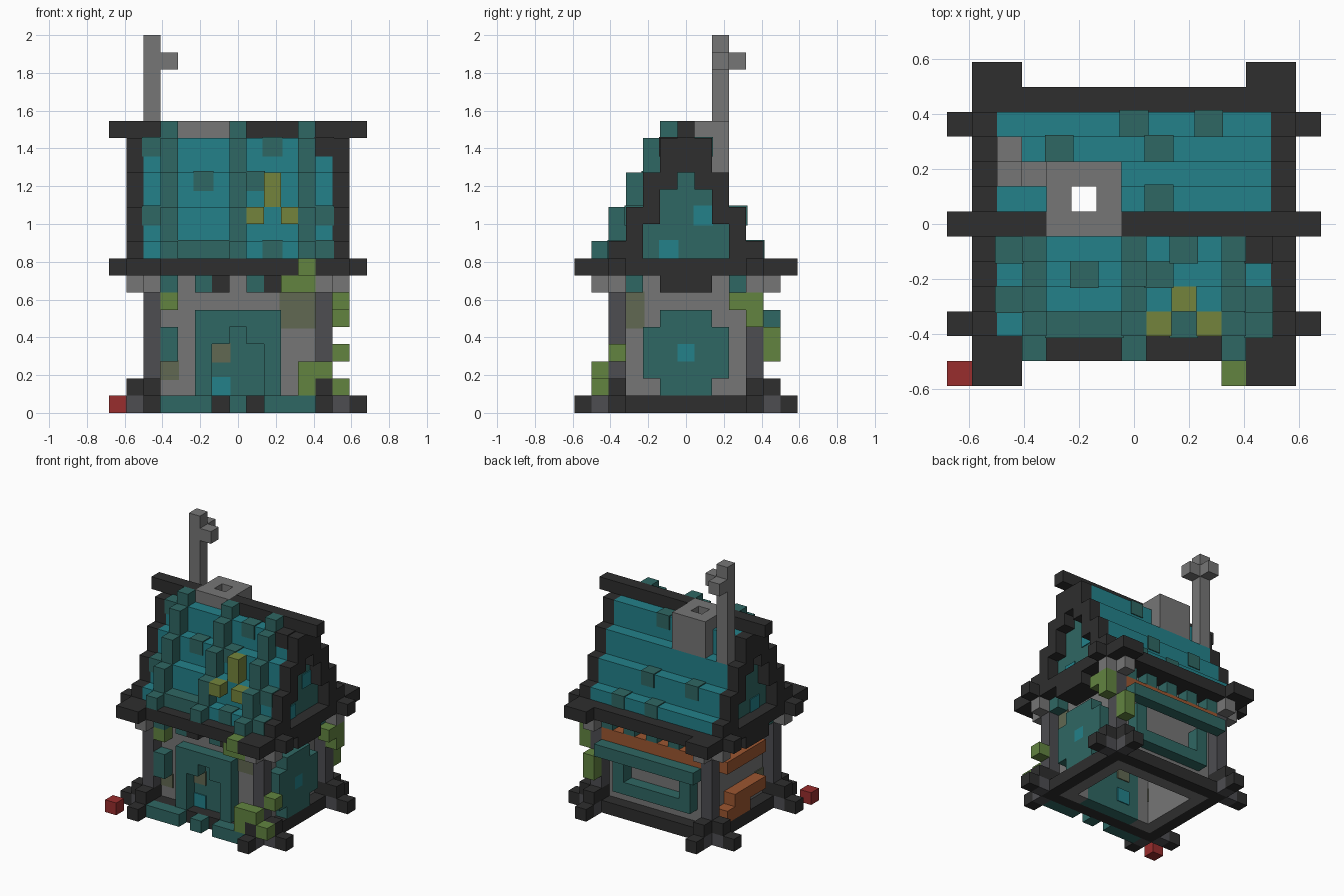
import bpy, bmesh
from mathutils import Vector, Matrix

cube = bpy.data.objects.get("Cube")
if cube:
    bpy.data.objects.remove(cube, do_unlink=True)

U = 1 / 11        # edge of one block
SIDES = (-1, 1)


def srgb(text):
    vals = [int(text[n:n + 2], 16) / 255 for n in (0, 2, 4)]
    return [((v + .055) / 1.055) ** 2.4 if v > .04 else v / 12.92 for v in vals] + [1]


def material(name, text):
    mat = bpy.data.materials.new(name)
    mat.use_nodes = True
    mat.diffuse_color = srgb(text)
    mat.node_tree.nodes["Principled BSDF"].inputs["Base Color"].default_value = srgb(text)
    return mat


dark = material("dark timber", "2e2e2e")
stone = material("grey stone", "767676")
slate = material("slate post", "4d4d51")
bright = material("bright teal", "23818a")
teal = material("weathered teal", "2f6763")
leaf = material("leaf green", "628440")
moss = material("moss yellow", "74843c")
copper = material("copper orange", "9c5630")
red = material("red", "982d2d")
lichen = material("lichen grey", "616852")


def span(v):
    return sorted(v) if isinstance(v, tuple) else (v, v)


def part(name, mat, blocks, pad=0):
    """Joins boxes, each given as x, y, z block indices or inclusive ranges."""
    bm = bmesh.new()
    for block in blocks:
        ranges = [span(v) for v in block]
        size = Vector([(b - a + 1) * U + 2 * pad for a, b in ranges])
        mid = Vector([(a + b) / 2 * U for a, b in ranges]) + Vector((0, 0, U / 2))
        bmesh.ops.create_cube(bm, size=1, matrix=Matrix.Translation(mid) @ Matrix.Diagonal(size).to_4x4())
    mesh = bpy.data.meshes.new(name)
    bm.to_mesh(mesh)
    bm.free()
    mesh.materials.append(mat)
    obj = bpy.data.objects.new(name, mesh)
    bpy.context.collection.objects.link(obj)


def patches(name, mat, blocks):
    part(name, mat, blocks, pad=.007)


CORNERS = [(a, b) for a in SIDES for b in SIDES]

# Ground frame of crossed logs
part("sill_beams", dark,
     [((-5, 5), 4 * s, 0) for s in SIDES] + [(5 * s, (-3, 3), 0) for s in SIDES])
part("sill_ends", dark,
     [(7 * a, 4 * b, 0) for a, b in CORNERS] + [(5 * a, 6 * b, 0) for a, b in CORNERS])
part("sill_joints", slate,
     [(6 * a, 4 * b, 0) for a, b in CORNERS] + [(5 * a, 5 * b, 0) for a, b in CORNERS])
part("post_feet", dark,
     [((5 * a, 6 * a), 4 * b, 1) for a, b in CORNERS] + [(5 * a, 5 * b, 1) for a, b in CORNERS])
part("corner_posts", slate, [(5 * a, 4 * b, (2, 7)) for a, b in CORNERS])
part("post_brackets", stone,
     [(6 * a, 4 * b, 7) for a, b in CORNERS] + [(5 * a, 5 * b, 7) for a, b in CORNERS])

# Hollow walls, set back from the posts
part("side_walls", stone, [(4 * s, (-3, 3), (0, 7)) for s in SIDES])
part("back_wall", stone, [((-3, 3), 3, (0, 7))])
part("front_wall", stone, [(3 * s, -3, (0, 7)) for s in SIDES] + [((-2, 2), -3, (6, 7))])

# Door with its arch and the paving in front
part("door", teal, [((-2, 2), -3, (0, 5))])
part("door_arch", teal,
     [((-2, 2), -4, 5)] + [(2 * s, -4, (1, 4)) for s in SIDES] + [(s, -4, 4) for s in SIDES])
part("shutter", teal, [(-4, -4, (3, 4))])
part("paving", teal, [((2 * s, 4 * s), -5, 0) for s in SIDES] + [(0, -5, 0)])
patches("door_plate", bright, [(-1, -3, 1)])
patches("door_lichen", lichen, [(-1, -3, 3)])
patches("wall_lichen", lichen, [((3, 4), -3, (5, 6)), (-4, -3, 2)])

# Blocks under the eaves
part("frieze_teal", teal,
     [(i, -4, 7) for i in (-4, -2, 1)] + [(i, 4, 7) for i in range(-4, 5, 2)]
     + [(5 * a, 3 * b, 7) for a, b in CORNERS])
part("frieze_dark", dark,
     [(i, -4, 7) for i in (-1, 2)] + [((5 * s, 6 * s), (-1, 1), 7) for s in SIDES])

# Round window on the left side
part("round_window", teal,
     [(5, (-1, 1), k) for k in (1, 5)]
     + [(5, 2 * s, k) for s in SIDES for k in (2, 4)]
     + [(5, (-1, 1), k) for k in (2, 4)]
     + [(5, (s, 2 * s), 3) for s in SIDES])
part("window_pane", bright, [(5, 0, 3)])

# Back window with awning and tray
part("awning_edge", teal, [((-4, 4), 5, 5)])
part("awning_top", copper, [((-4, 4), 4, 6)])
part("back_window_frame", teal, [((-3, 3), 4, 2)] + [(3 * s, 4, (3, 4)) for s in SIDES])

# Bench and shelf on the right side
part("bench", copper, [(-5, (0, 2), 1), (-5, (-2, 1), 2)])
part("shelf", copper, [(-5, (-2, 2), 5)])

# Eave ring
part("eave_beams", dark,
     [((-7, 7), 4 * s, 8) for s in SIDES] + [((-6, 6), 5 * s, 8) for s in SIDES]
     + [((5 * s, 6 * s), (-3, 3), 8) for s in SIDES]
     + [((5 * a, 6 * a), 6 * b, 8) for a, b in CORNERS])

# Stepped roof, leaving the chimney shaft open
steps = [((-5, 5), a * s, (max(9, 16 - 2 * a), 17 - 2 * a))
         for a in range(1, 5) for s in SIDES if (a, s) != (1, 1)]
steps += [((-5, -4), 1, (14, 15)), ((0, 5), 1, (14, 15))]
part("roof_steps", bright, steps)
part("ridge_beam", dark, [((-7, -4), 0, 16), ((0, 7), 0, 16)])

# Gables: recessed wall and dark stepped trim
part("gable_walls", teal,
     [(5 * s, 0, (9, 15)) for s in SIDES]
     + [(5 * a, b * n, (9, 15 - 2 * n)) for a, b in CORNERS for n in range(1, 4)])
part("gable_trim", dark,
     [(6 * a, b * n, (15 - 2 * n, 17 - 2 * n)) for a, b in CORNERS for n in range(1, 4)]
     + [(6 * a, 4 * b, 9) for a, b in CORNERS] + [(6 * s, 0, (14, 15)) for s in SIDES])
patches("gable_spots", bright, [(5 * s, j, k) for s in SIDES for j, k in ((1, 11), (-1, 9))])

# Raised ribs down the front slope
part("roof_ribs", teal,
     [(i, -1, 16) for i in (-4, 0, 4)] + [(i, -5, 9) for i in (-4, 0, 4)]
     + [(i, -a, (18 - 2 * a, 19 - 2 * a)) for i in (-4, 0, 4) for a in (2, 3, 4)])

# Weathered shingles on both slopes
worn = [(-2, -2), (2, -1), (-3, -4), (1, -2), (-2, -4), (2, -4), (-5, -1), (-5, -3), (5, -4),
        (5, -3), (-1, -4), (-3, 3), (0, 4), (3, 4), (1, 3), (1, 1)]
patches("worn_shingles", teal, [(i, j, 17 - 2 * abs(j)) for i, j in worn])
patches("burnt_shingle", dark, [(5, -1, 15)])

# Chimney and stovepipe
part("chimney", stone,
     [((-3, -1), j, (14, 16)) for j in (0, 2)] + [(i, 1, (14, 16)) for i in (-3, -1)])
part("stovepipe", stone, [(-5, 2, (14, 21)), (-4, 2, 20), (-5, 3, 20)])

# Plants and the small red block
part("roof_moss", moss, [(1, -4, 11), (3, -4, 11), (2, -3, (12, 13))])
part("front_ivy", leaf,
     [(4, -6, 8), ((3, 4), -5, 7), (-4, -4, 6), (4, -5, (1, 2)), (5, -5, 2), (6, -5, 1)])
part("side_ivy", leaf, [(6, 4, (5, 6)), (6, 3, 6), (5, 5, (3, 4)), (6, -4, 3)])
part("red_block", red, [(-7, -6, 0)])
